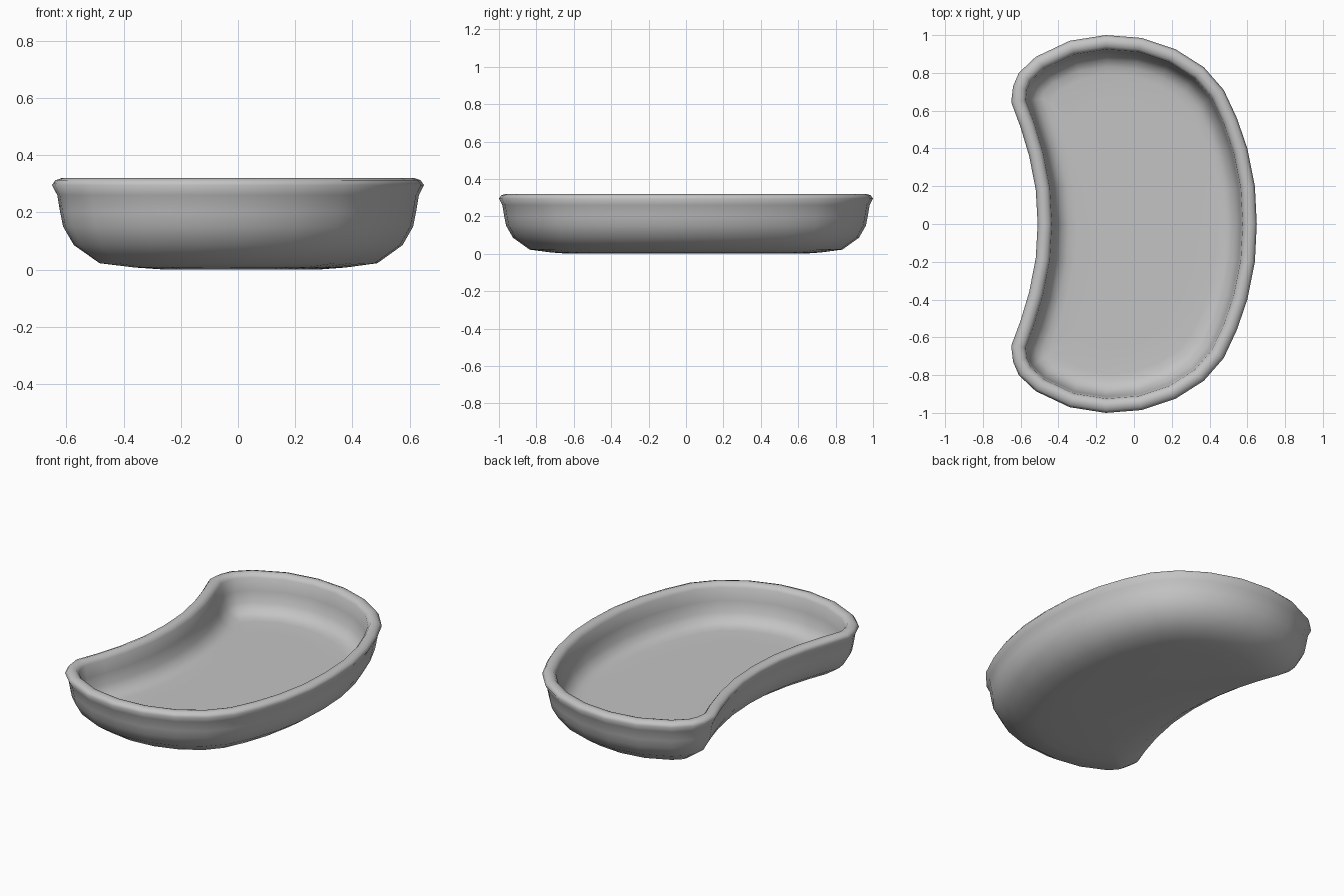
import bpy
import bmesh
from mathutils import Vector

cube = bpy.data.objects.get("Cube")
if cube:
    bpy.data.objects.remove(cube, do_unlink=True)

# Half of the kidney-shaped rim outline, mirrored across y = 0
HALF = [(0.65, 0), (0.64, 0.2), (0.60, 0.4), (0.545, 0.56), (0.475, 0.71),
        (0.37, 0.83), (0.22, 0.925), (0.04, 0.985), (-0.15, 1.0),
        (-0.34, 0.97), (-0.52, 0.885), (-0.61, 0.80), (-0.64, 0.73),
        (-0.65, 0.645), (-0.60, 0.51), (-0.555, 0.36), (-0.52, 0.18), (-0.51, 0)]
outline = [Vector(p) for p in HALF]
outline += [Vector((x, -y)) for x, y in HALF[-2:0:-1]]

# Wall section as (inset from the rim, height), from underside to inner floor
SECTION = [(0.163, 0.022), (0.075, 0.085), (0.038, 0.15), (0.028, 0.2),
           (0.018, 0.26), (0.0, 0.295), (0.012, 0.312), (0.035, 0.32),
           (0.06, 0.315), (0.075, 0.295), (0.085, 0.22), (0.1, 0.155),
           (0.128, 0.115), (0.165, 0.098)]


def inset_loop(distance):
    """Offset the outline inwards, keeping the wall an even thickness."""
    loop = []
    for i, p in enumerate(outline):
        a = (p - outline[i - 1]).normalized()
        b = (outline[(i + 1) % len(outline)] - p).normalized()
        na, nb = Vector((-a.y, a.x)), Vector((-b.y, b.x))
        loop.append(p + (na + nb) * distance / (1 + na.dot(nb)))
    return loop


def toward_spine(loop, amount):
    """Shrink a loop toward the curved middle line of the dish."""
    return [p.lerp(Vector((0.08 - 0.25 * p.y * p.y, 0.5 * p.y)), amount) for p in loop]


# Stack the loops: underside, outer wall, rolled rim, inner wall, floor
rings = [(toward_spine(inset_loop(0.163), 0.5), 0.0),
         (toward_spine(inset_loop(0.163), 0.27), 0.007)]
rings += [(inset_loop(d), z) for d, z in SECTION]
rings += [(toward_spine(inset_loop(0.165), 0.1), 0.094),
          (toward_spine(inset_loop(0.165), 0.4), 0.093)]

bm = bmesh.new()
loops = [[bm.verts.new((p.x, p.y, z)) for p in ring] for ring, z in rings]
for low, high in zip(loops, loops[1:]):
    for i in range(len(low)):
        j = (i + 1) % len(low)
        bm.faces.new((low[i], low[j], high[j], high[i]))
bm.faces.new(loops[0][::-1])
bm.faces.new(loops[-1])
for face in bm.faces:
    face.smooth = True
bmesh.ops.recalc_face_normals(bm, faces=bm.faces[:])

mesh = bpy.data.meshes.new("kidney_dish")
bm.to_mesh(mesh)
bm.free()
dish = bpy.data.objects.new("kidney_dish", mesh)
bpy.context.collection.objects.link(dish)

# Plain grey metal colour
grey = bpy.data.materials.new("steel_grey")
grey.use_nodes = True
colour = (0.55, 0.55, 0.55, 1)
grey.diffuse_color = colour
grey.node_tree.nodes["Principled BSDF"].inputs["Base Color"].default_value = colour
mesh.materials.append(grey)
